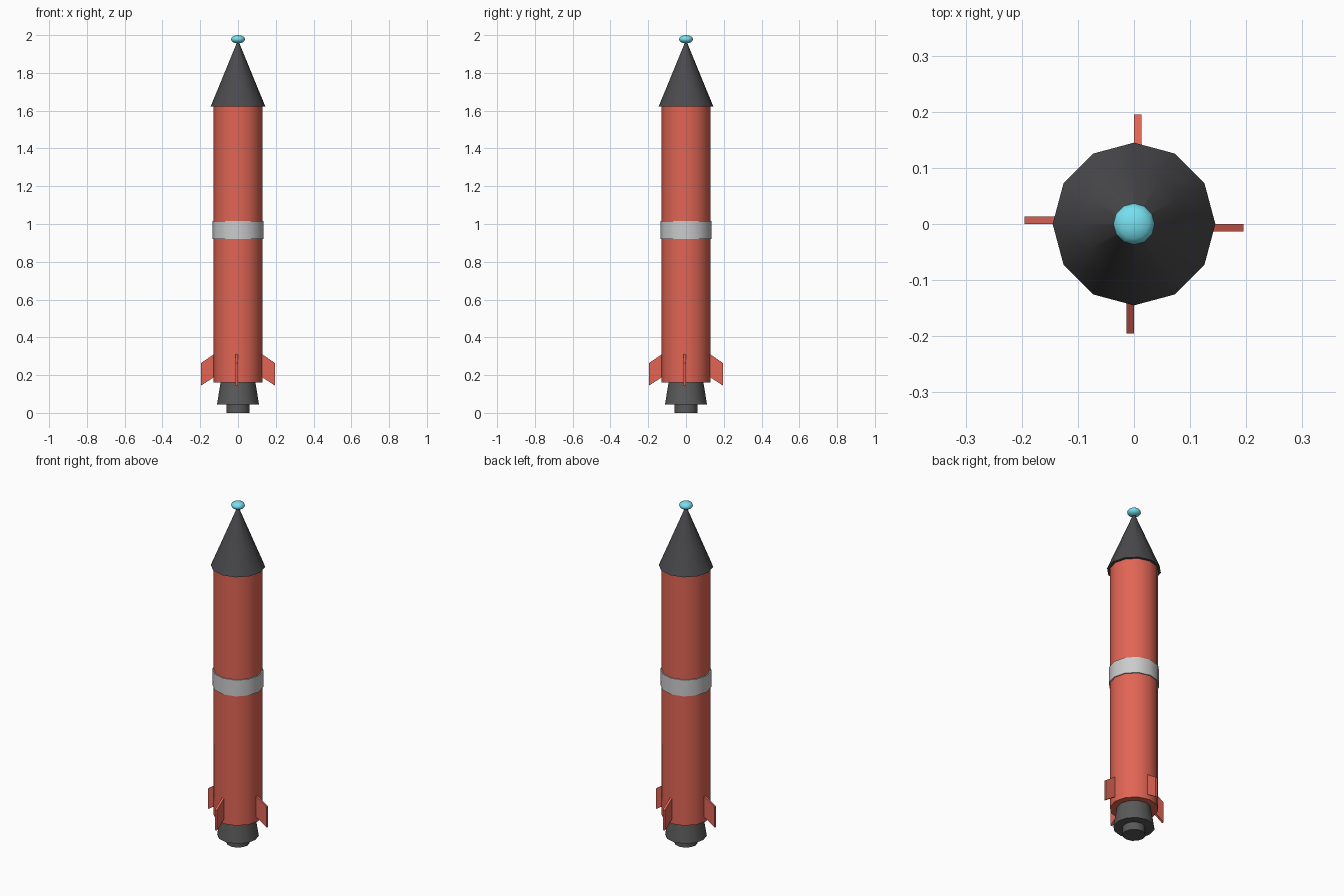
import bpy, bmesh, math
from mathutils import Matrix

if "Cube" in bpy.data.objects:
    bpy.data.objects.remove(bpy.data.objects["Cube"])

SIDES = 12


def material(name, rgb):
    m = bpy.data.materials.new(name)
    m.diffuse_color = (*rgb, 1)
    m.use_nodes = True
    m.node_tree.nodes["Principled BSDF"].inputs["Base Color"].default_value = m.diffuse_color
    return m


RED = material("red", (0.75, 0.13, 0.09))
DARK = material("dark", (0.07, 0.07, 0.075))
STEEL = material("steel", (0.1, 0.1, 0.1))
CYAN = material("cyan", (0.18, 0.74, 0.86))


def finish(name, bm, mat=None, smooth=True):
    bmesh.ops.recalc_face_normals(bm, faces=bm.faces)
    mesh = bpy.data.meshes.new(name)
    bm.to_mesh(mesh)
    bm.free()
    ob = bpy.data.objects.new(name, mesh)
    bpy.context.collection.objects.link(ob)
    if mat:
        mesh.materials.append(mat)
    if smooth:
        bpy.ops.object.select_all(action='DESELECT')
        ob.select_set(True)
        bpy.context.view_layer.objects.active = ob
        bpy.ops.object.shade_smooth_by_angle(angle=math.radians(40))
    return ob


def lathe(name, profile, mat=None):
    """Stack 12-sided rings (radius, z) and cap both ends."""
    bm = bmesh.new()
    rings = []
    for r, z in profile:
        rings.append([bm.verts.new((r * math.cos(a), r * math.sin(a), z))
                      for a in (2 * math.pi * i / SIDES for i in range(SIDES))])
    for lo, hi in zip(rings, rings[1:]):
        for i in range(SIDES):
            j = (i + 1) % SIDES
            bm.faces.new((lo[i], lo[j], hi[j], hi[i]))
    bm.faces.new(rings[0][::-1])
    bm.faces.new(rings[-1])
    return finish(name, bm, mat)


# Hull, band and nose
lathe("hull", [(0.13, 0.16), (0.13, 1.625)], RED)
lathe("band", [(0.136, 0.92), (0.136, 1.015)])
lathe("nose_cone", [(0.145, 1.622), (0.097, 1.738), (0.004, 1.965)], DARK)

# Engine bell and exhaust
lathe("engine_bell", [(0.111, 0.045), (0.091, 0.17)], STEEL)
lathe("exhaust", [(0.062, 0.0), (0.062, 0.05)], STEEL)

# Flattened ball on the tip
bm = bmesh.new()
bmesh.ops.create_uvsphere(bm, u_segments=SIDES, v_segments=8, radius=1)
bm.transform(Matrix.Translation((0, 0, 1.978)) @ Matrix.Diagonal((0.037, 0.037, 0.022, 1)))
finish("tip_ball", bm, CYAN)

# Four swept fins, each offset slightly from the centre line
FIN = [(0.11, 0.20), (0.195, 0.145), (0.195, 0.265), (0.11, 0.322)]
for k in range(4):
    bm = bmesh.new()
    face = bm.faces.new([bm.verts.new((x, -0.013, z)) for x, z in FIN])
    ext = bmesh.ops.extrude_face_region(bm, geom=[face])
    verts = [g for g in ext["geom"] if isinstance(g, bmesh.types.BMVert)]
    bmesh.ops.translate(bm, verts=verts, vec=(0, 0.013, 0))
    bm.transform(Matrix.Rotation(k * math.pi / 2, 4, 'Z'))
    finish(f"fin_{k + 1}", bm, RED, smooth=False)
